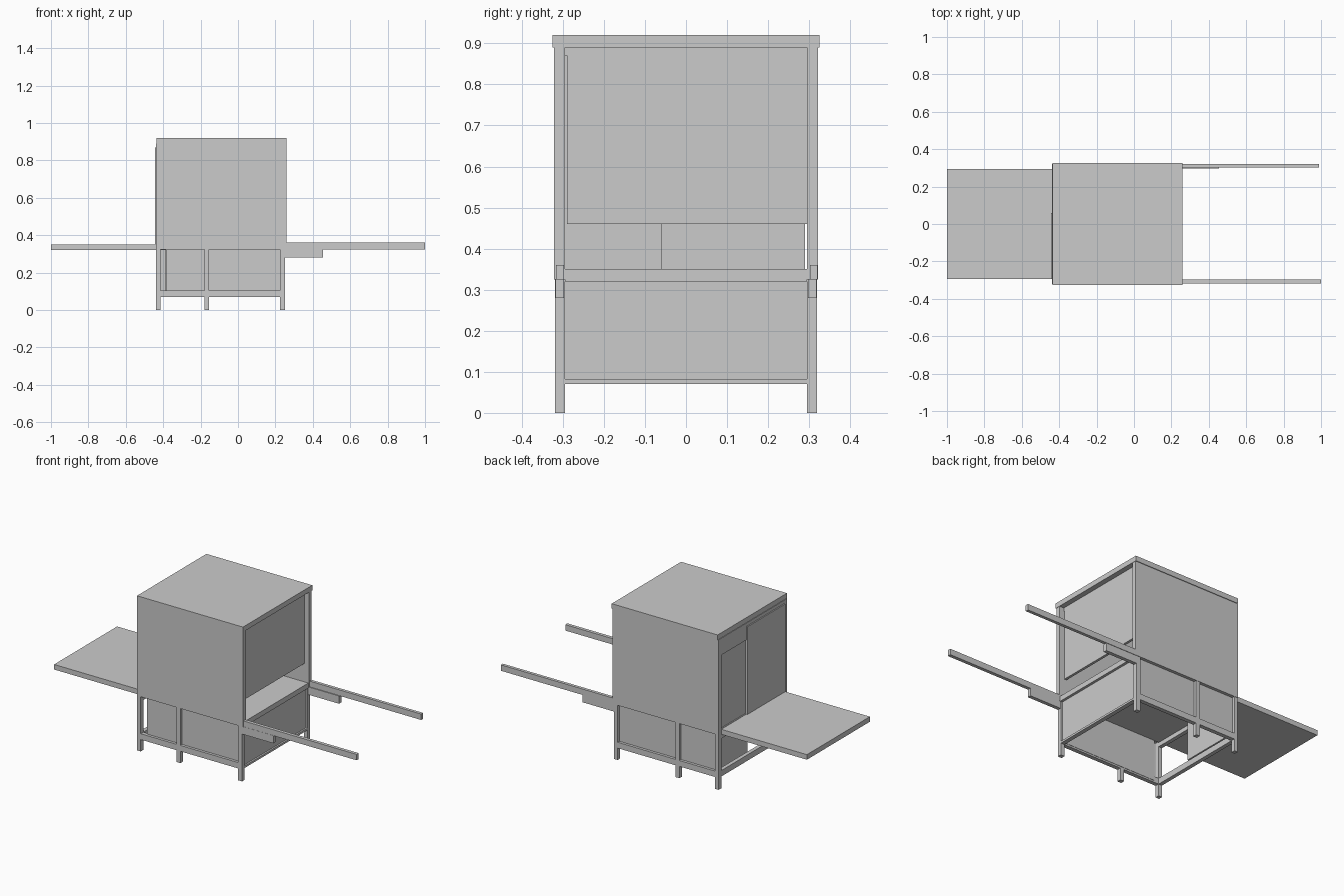
import bpy, bmesh


def box(name, x0, x1, y0, y1, z0, z1):
    """Axis-aligned board given by its limits."""
    bm = bmesh.new()
    bmesh.ops.create_cube(bm, size=1)
    for v in bm.verts:
        v.co = (x1 if v.co.x > 0 else x0,
                y1 if v.co.y > 0 else y0,
                z1 if v.co.z > 0 else z0)
    mesh = bpy.data.meshes.new(name)
    bm.to_mesh(mesh)
    bm.free()
    obj = bpy.data.objects.new(name, mesh)
    bpy.context.collection.objects.link(obj)
    return obj


def pair(name, x0, x1, y0, y1, z0, z1):
    """The same board on the front and back sides."""
    box("front_" + name, x0, x1, -y1, -y0, z0, z1)
    box("back_" + name, x0, x1, y0, y1, z0, z1)


# Upper cabinet: roof, side walls and floor
box("roof", -0.435, 0.26, -0.325, 0.325, 0.89, 0.92)
pair("wall", -0.438, 0.258, 0.295, 0.321, 0.325, 0.89)
box("floor", -0.435, 0.255, -0.295, 0.295, 0.32, 0.35)

# Right end: hanging panel below a header rail, open at the bottom
box("right_panel", 0.215, 0.23, -0.29, 0.295, 0.46, 0.87)
box("right_header", 0.215, 0.23, -0.295, 0.295, 0.87, 0.89)

# Left end: header and two overlapping doors
box("left_header", -0.438, -0.43, -0.295, 0.295, 0.79, 0.89)
box("outer_door", -0.445, -0.432, -0.295, 0.06, 0.35, 0.87)
box("inner_door", -0.428, -0.418, -0.06, 0.29, 0.35, 0.87)

# Folded-down table
box("table", -1.0, -0.438, -0.295, 0.295, 0.32, 0.35)

# Legs and lower frame
for i, (x0, x1) in enumerate([(-0.438, -0.415), (-0.18, -0.155), (0.225, 0.25)]):
    pair(f"leg_{i + 1}", x0, x1, 0.295, 0.319, 0, 0.33)
pair("bottom_rail", -0.415, 0.225, 0.295, 0.319, 0.07, 0.105)
box("left_bottom_rail", -0.438, -0.415, -0.295, 0.295, 0.07, 0.105)
box("left_top_rail", -0.438, -0.415, -0.295, 0.295, 0.295, 0.32)
box("right_bottom_rail", 0.225, 0.25, -0.295, 0.295, 0.07, 0.082)

# Lower compartment panels
box("front_lower_panel", -0.385, 0.225, -0.303, -0.293, 0.08, 0.325)
box("back_lower_panel", -0.415, 0.225, 0.293, 0.303, 0.08, 0.325)
box("right_lower_panel", 0.225, 0.24, -0.295, 0.295, 0.08, 0.32)
box("left_lower_panel", -0.39, -0.38, -0.02, 0.293, 0.08, 0.32)

# Pull-out handles and their support blocks
box("front_handle", -0.19, 1.0, -0.317, -0.297, 0.325, 0.36)
box("back_handle", -0.19, 0.99, 0.302, 0.3205, 0.325, 0.36)
pair("handle_support", 0.25, 0.455, 0.297, 0.318, 0.28, 0.326)
